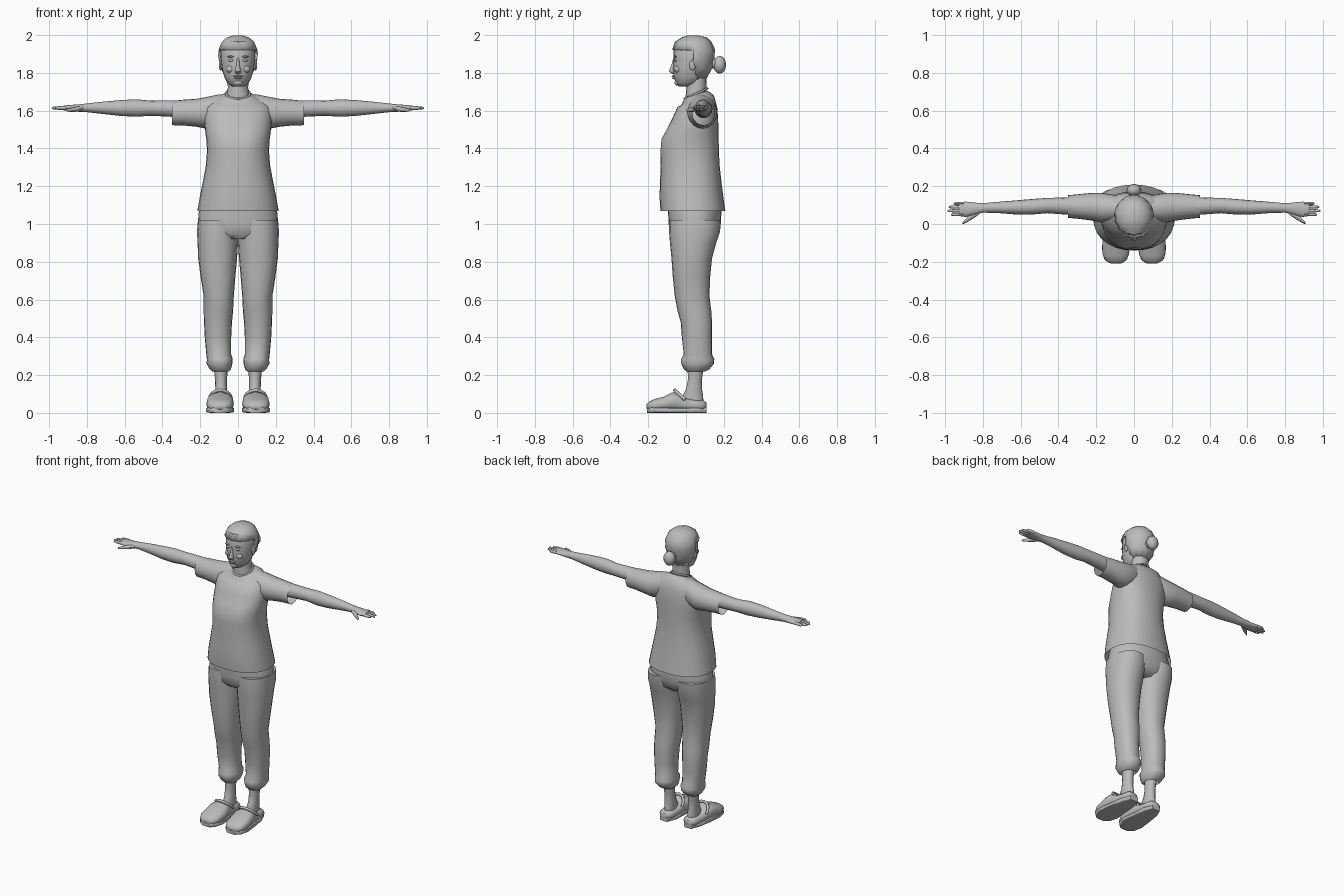
import bpy, bmesh, math
from mathutils import Matrix, Vector

grey = bpy.data.materials.new("plain_grey")
grey.diffuse_color = (0.5, 0.5, 0.5, 1)


def finish(name, bm, mirror=False, solid=0, angle=50):
    bmesh.ops.recalc_face_normals(bm, faces=bm.faces[:])
    me = bpy.data.meshes.new(name)
    bm.to_mesh(me)
    bm.free()
    me.materials.append(grey)
    ob = bpy.data.objects.new(name, me)
    bpy.context.collection.objects.link(ob)
    if solid:
        m = ob.modifiers.new("thickness", 'SOLIDIFY')
        m.thickness = solid
    if mirror:
        ob.modifiers.new("mirror", 'MIRROR')
    bpy.ops.object.select_all(action='DESELECT')
    ob.select_set(True)
    bpy.context.view_layer.objects.active = ob
    bpy.ops.object.shade_smooth_by_angle(angle=math.radians(angle))
    return ob


def loft(axis, rings, n=20, power=2.0, caps=(True, True)):
    """Skin of oval rings (position, a0, a1, b0, b1) along an axis."""
    bm = bmesh.new()
    loops = []
    for p, a0, a1, b0, b1 in rings:
        loop = []
        for i in range(n):
            t = 2 * math.pi * i / n
            c, s = math.cos(t), math.sin(t)
            a = (a0 + a1) / 2 + (a1 - a0) / 2 * math.copysign(abs(c) ** (2 / power), c)
            b = (b0 + b1) / 2 + (b1 - b0) / 2 * math.copysign(abs(s) ** (2 / power), s)
            co = {'x': (p, a, b), 'y': (a, p, b), 'z': (a, b, p)}[axis]
            loop.append(bm.verts.new(co))
        loops.append(loop)
    for l0, l1 in zip(loops, loops[1:]):
        for i in range(n):
            j = (i + 1) % n
            bm.faces.new((l0[i], l0[j], l1[j], l1[i]))
    if caps[0]:
        bm.faces.new(loops[0])
    if caps[1]:
        bm.faces.new(loops[-1])
    return bm


def sym(rings):
    return [(z, -h, h, y0, y1) for z, h, y0, y1 in rings]


def blob(name, loc, size, mirror=False, seg=12):
    bm = bmesh.new()
    mat = Matrix.Translation(loc) @ Matrix.Diagonal((*size, 1))
    bmesh.ops.create_uvsphere(bm, u_segments=seg, v_segments=8, radius=1, matrix=mat)
    return finish(name, bm, mirror)


def tube(name, pts, r, mirror=False, cyclic=False):
    cu = bpy.data.curves.new(name, 'CURVE')
    cu.dimensions = '3D'
    cu.bevel_depth = r
    cu.bevel_resolution = 2
    sp = cu.splines.new('POLY')
    sp.points.add(len(pts) - 1)
    for q, p in zip(sp.points, pts):
        q.co = (*p, 1)
    sp.use_cyclic_u = cyclic
    cu.materials.append(grey)
    ob = bpy.data.objects.new(name, cu)
    bpy.context.collection.objects.link(ob)
    if mirror:
        ob.modifiers.new("mirror", 'MIRROR')


# Shirt body: flared hem, bust, shoulders and sloping neckline
bm = loft('z', sym([
    (1.07, .215, -.135, .208), (1.14, .203, -.14, .198), (1.22, .187, -.138, .188),
    (1.31, .17, -.134, .178), (1.39, .164, -.138, .174), (1.45, .168, -.133, .173),
    (1.50, .175, -.105, .172), (1.56, .18, -.072, .17), (1.62, .172, -.045, .165),
    (1.66, .14, -.025, .148), (1.685, .09, -.012, .125), (1.695, .062, -.005, .112)]),
    n=28, power=2.3, caps=(False, False))
for v in bm.verts:
    if v.co.z > 1.65:
        v.co.z += (v.co.y - .08) * .3
    # bust: hollow between the two sides
    if 1.36 < v.co.z < 1.52 and v.co.y < 0 and abs(v.co.x) < .03:
        v.co.y += .01
finish("shirt_body", bm)

# Sleeves, open at the cuff
finish("sleeve", loft('x', [
    (.05, .02, .14, 1.56, 1.69), (.11, .012, .155, 1.52, 1.684), (.17, .008, .165, 1.505, 1.672),
    (.22, .018, .165, 1.515, 1.663), (.29, .027, .158, 1.522, 1.658),
    (.35, .033, .152, 1.523, 1.652)], caps=(False, False)), mirror=True)

# Collar band
tube("collar", [(.064 * math.cos(t), .053 + .06 * math.sin(t), 1.69 + .06 * math.sin(t) * .45)
                for t in [i * math.pi / 10 for i in range(20)]], .006, cyclic=True)

# Bare arms and hands
finish("arm", loft('x', [
    (.22, .045, .14, 1.56, 1.655), (.36, .05, .14, 1.568, 1.655), (.46, .057, .138, 1.573, 1.653),
    (.54, .05, .132, 1.568, 1.66), (.62, .05, .125, 1.572, 1.656), (.72, .058, .117, 1.583, 1.647),
    (.80, .06, .11, 1.592, 1.638), (.84, .05, .113, 1.594, 1.634), (.89, .037, .118, 1.598, 1.63),
    (.925, .042, .116, 1.602, 1.627)], n=16), mirror=True)
for i, (y, tip) in enumerate([(.05, .968), (.07, .985), (.09, .98), (.108, .955)]):
    finish("finger_%d" % (i + 1), loft('x', [
        (.90, y - .009, y + .009, 1.604, 1.626), (.945, y - .009, y + .009, 1.604, 1.624),
        (tip - .008, y - .007, y + .007, 1.607, 1.621), (tip, y - .003, y + .003, 1.61, 1.617)],
        n=8), mirror=True)
finish("thumb", loft('x', [
    (.82, .05, .085, 1.598, 1.625), (.86, .022, .06, 1.594, 1.62), (.89, .006, .026, 1.594, 1.614),
    (.907, -.002, .008, 1.597, 1.608)], n=8), mirror=True)

# Trousers: hips, then baggy gathered legs
finish("trouser_hips", loft('z', sym([
    (.92, .17, -.06, .13), (.95, .208, -.085, .165), (1.0, .213, -.092, .182),
    (1.06, .208, -.095, .188), (1.12, .19, -.095, .18)]), n=28, power=2.2))
finish("trouser_leg", loft('z', [
    (.218, .05, .135, .005, .10), (.232, .037, .15, -.012, .125), (.26, .03, .166, -.025, .148),
    (.285, .028, .165, -.026, .15), (.31, .036, .168, -.012, .138), (.40, .036, .176, -.022, .138),
    (.48, .032, .18, -.028, .138), (.54, .026, .182, -.045, .134), (.62, .022, .182, -.06, .124),
    (.72, .014, .198, -.07, .128), (.82, .005, .211, -.077, .138), (.90, .0, .214, -.085, .16),
    (.96, -.002, .217, -.09, .18), (1.02, .0, .212, -.09, .186)],
    power=2.2, caps=(False, True)), mirror=True)

# Ankles and feet inside the clogs
finish("ankle", loft('z', [
    (.03, .055, .12, -.02, .095), (.09, .055, .12, -.02, .092), (.13, .058, .12, .0, .085),
    (.18, .058, .122, .01, .085), (.26, .052, .13, .005, .10)], n=14), mirror=True)

# Clogs: rounded toe, open collar, low heel, strap
finish("clog_upper", loft('y', [
    (-.209, .07, .12, .02, .045), (-.195, .043, .15, .01, .06), (-.165, .028, .165, .008, .074),
    (-.12, .022, .168, .008, .086), (-.075, .024, .164, .008, .108), (-.045, .03, .158, .008, .108),
    (-.01, .035, .15, .008, .08), (.05, .038, .142, .008, .07), (.09, .045, .136, .01, .068),
    (.108, .065, .115, .02, .055)], n=18, power=2.4), mirror=True)
finish("clog_sole", loft('y', [
    (-.207, .06, .13, .0, .03), (-.185, .036, .158, .0, .032), (-.13, .02, .17, .0, .03),
    (-.04, .03, .16, .0, .028), (.05, .036, .145, .0, .028), (.108, .06, .12, .0, .03)],
    n=16, power=5), mirror=True)
tube("clog_strap", [(.093 + .058 * math.cos(t), -.005 - .055 * math.sin(t), .07 + .05 * math.sin(t))
                    for t in [i * math.pi / 10 for i in range(11)]], .009, mirror=True)

# Neck and head
finish("neck", loft('z', sym([
    (1.60, .08, .0, .12), (1.68, .06, -.002, .11), (1.72, .054, .002, .108),
    (1.80, .056, .0, .11)]), n=16), mirror=False)
head = [(1.728, .03, -.04, .03), (1.745, .056, -.053, .075), (1.78, .073, -.066, .105),
        (1.82, .084, -.07, .125), (1.87, .091, -.066, .135), (1.92, .091, -.066, .138),
        (1.96, .076, -.047, .122), (1.985, .042, -.005, .09)]
finish("head", loft('z', sym(head), n=24))

# Hair cap: grown from the head shape, open over the face
hair = [(z + .003, h + .011, y0 - .004, y1 + .013) for z, h, y0, y1 in
        [(1.765, .05, -.06, .095)] + head[3:5] + [(1.895, .092, -.066, .138)] + head[5:]]
hair[-2:] = [(1.965, .085, -.056, .132), (1.988, .058, -.022, .108), (1.999, .02, .015, .06)]
bm = loft('z', sym(hair), n=28, caps=(False, True))
gone = [f for f in bm.faces if f.calc_center_median().z < 1.935 and
        f.calc_center_median().y < .035 + max(0, 1.84 - f.calc_center_median().z) * .5]
bmesh.ops.delete(bm, geom=gone, context='FACES')
for i, v in enumerate(bm.verts):
    if v.co.z < 1.99:
        v.co += Vector((v.co.x, v.co.y - .04, 0)) * (.03 if i % 2 else -.02)
finish("hair", bm, solid=.01, angle=35)

# Bun at the back
blob("bun", (0, .178, 1.843), (.04, .034, .047))
blob("bun_base", (0, .145, 1.85), (.026, .03, .028))

# Face details
finish("nose", loft('z', sym([
    (1.795, .012, -.075, -.05), (1.808, .017, -.09, -.05), (1.82, .013, -.088, -.05),
    (1.85, .008, -.075, -.05), (1.88, .007, -.068, -.05)]), n=10))
blob("eye", (.036, -.056, 1.866), (.014, .009, .007), True)
blob("brow", (.037, -.057, 1.886), (.02, .01, .005), True)
blob("upper_lip", (0, -.066, 1.782), (.026, .01, .005))
blob("lower_lip", (0, -.064, 1.772), (.022, .01, .005))
blob("chin", (0, -.045, 1.748), (.026, .017, .015))
blob("cheek", (.04, -.044, 1.82), (.024, .02, .02), True)
blob("ear", (.092, .035, 1.84), (.009, .017, .028), True)
